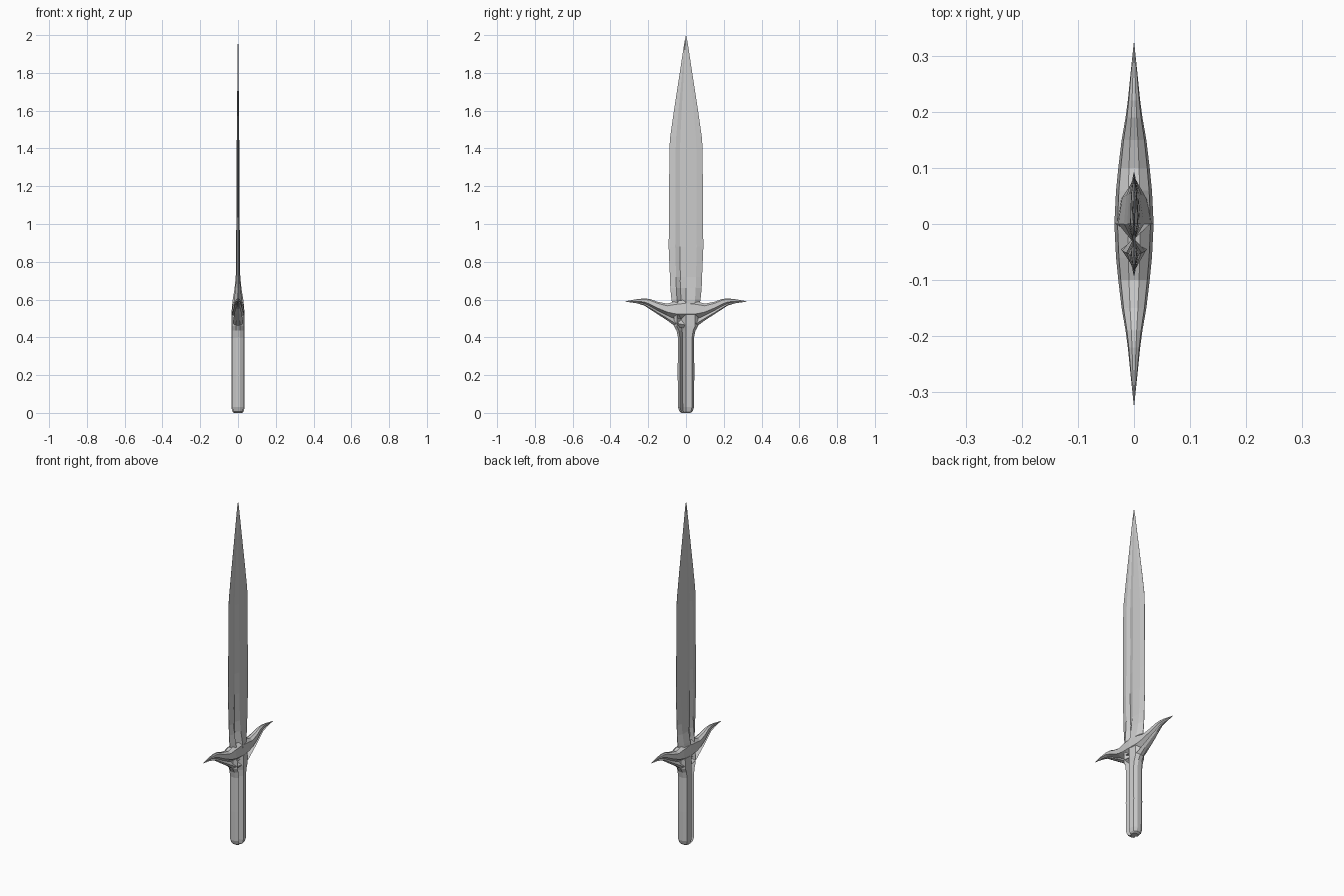
import bpy, bmesh

if "Cube" in bpy.data.objects:
    bpy.data.objects.remove(bpy.data.objects["Cube"])

# Cross-section quadrants: (thickness factor, width factor)
GRIP_SECTION = [(1, 0), (.84, .75), (.32, 1)]
BLADE_SECTION = [(1, 0), (.75, .62), (0.06, 1)]


def full_section(quarter):
    """Mirror a quarter section into a closed loop."""
    half = quarter + [(-a, b) for a, b in reversed(quarter)]
    return half + [(-a, -b) for a, b in half[-2:0:-1]]


def loft(name, rings):
    """Bridge a series of equal rings and cap both ends."""
    bm = bmesh.new()
    loops = [[bm.verts.new(p) for p in ring] for ring in rings]
    n = len(loops[0])
    for a, b in zip(loops, loops[1:]):
        for i in range(n):
            j = (i + 1) % n
            bm.faces.new((a[i], a[j], b[j], b[i]))
    bm.faces.new(loops[0])
    bm.faces.new(loops[-1])
    bmesh.ops.remove_doubles(bm, verts=bm.verts, dist=1e-5)
    bmesh.ops.recalc_face_normals(bm, faces=bm.faces)
    mesh = bpy.data.meshes.new(name)
    bm.to_mesh(mesh)
    bm.free()
    obj = bpy.data.objects.new(name, mesh)
    bpy.context.collection.objects.link(obj)
    return obj


def loft_up(name, quarter, stations):
    """Stations are (z, half thickness, half width)."""
    sec = full_section(quarter)
    return loft(name, [[(a * t, b * w, z) for a, b in sec] for z, t, w in stations])


# Blade: thick root thinning to a long flat diamond and a curved point
loft_up("blade", BLADE_SECTION, [
    (.50, .035, .060), (.55, .033, .066), (.60, .028, .077), (.66, .018, .083),
    (.72, .012, .085), (.88, .010, .092), (1.0, .009, .090), (1.40, .007, .088),
    (1.46, .0065, .084), (1.60, .005, .064), (1.80, .003, .033),
    (1.92, .002, .015), (1.97, .001, .007), (2.0, 0, 0)])

# Grip: faceted, with rounded butt, flaring into the guard
loft_up("grip", GRIP_SECTION, [
    (0, .022, .024), (.008, .030, .035), (.03, .035, .042), (.20, .035, .044),
    (.40, .035, .043), (.435, .035, .050), (.46, .035, .064), (.52, .034, .064)])

# Guard: winged crosspiece; (y, lower z, upper z, half thickness)
wing = [(0, .445, .600, .035), (.06, .460, .590, .032), (.10, .490, .578, .028),
        (.15, .522, .588, .022), (.19, .548, .603, .015), (.22, .568, .606, .011),
        (.26, .580, .602, .007), (.327, .590, .590, 0)]
stations = [(-y, lo, hi, t) for y, lo, hi, t in wing[:0:-1]] + wing
sec = full_section(GRIP_SECTION)
loft("guard", [[(a * t, y, (lo + hi) / 2 + b * (hi - lo) / 2) for a, b in sec]
               for y, lo, hi, t in stations])
